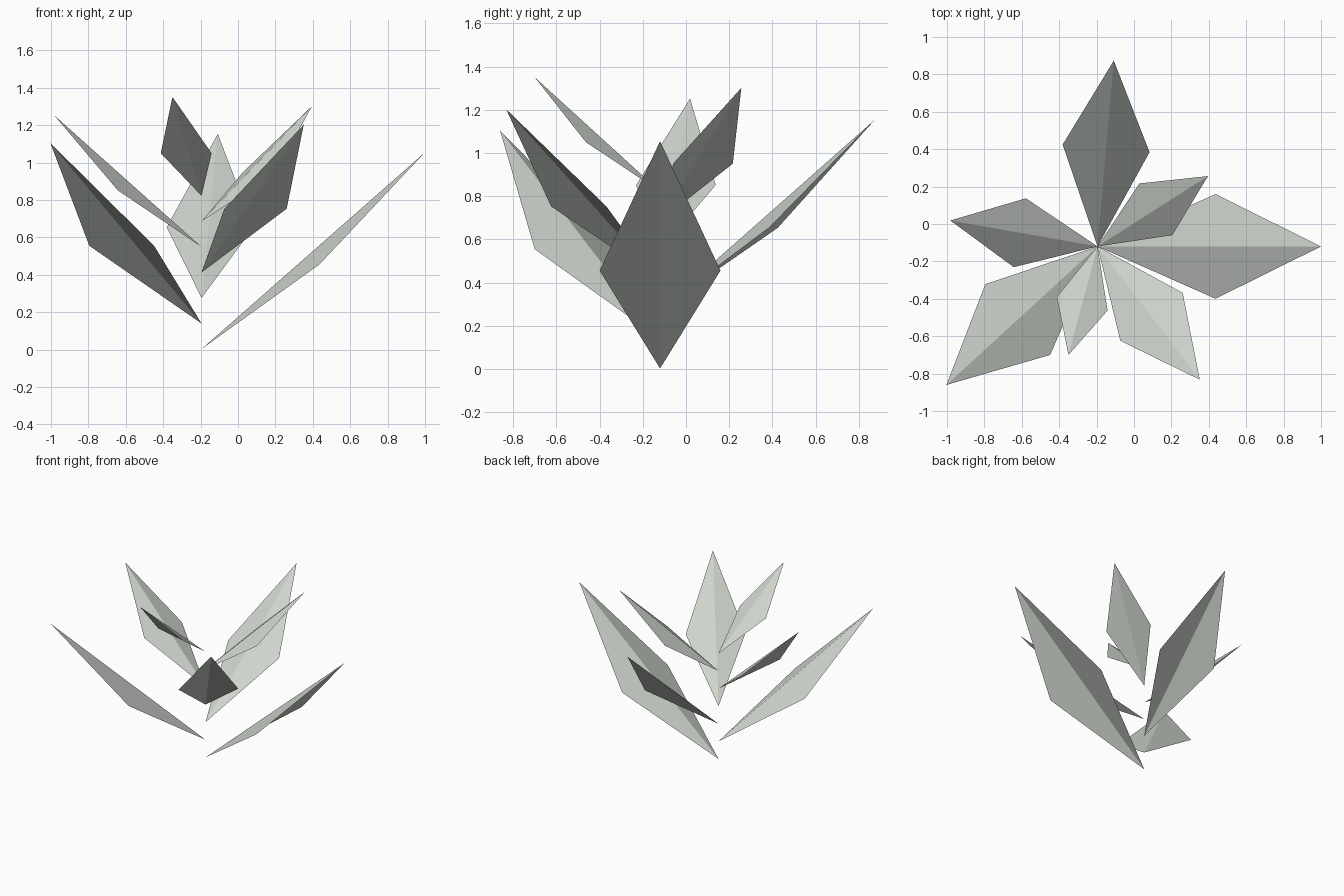
import bpy
import bmesh
from math import radians
from mathutils import Matrix, Vector

cube = bpy.data.objects.get("Cube")
if cube:
    bpy.data.objects.remove(cube, do_unlink=True)

# Pale grey-green leaf colour
leaf_mat = bpy.data.materials.new("pale_grey_green")
leaf_mat.use_nodes = True
colour = (0.62, 0.66, 0.61, 1.0)
leaf_mat.diffuse_color = colour
leaf_mat.node_tree.nodes["Principled BSDF"].inputs["Base Color"].default_value = colour

LEAF_COUNT = 7
GOLDEN_ANGLE = 137.5
AXIS = Vector((-0.195, -0.12, 0.003))


def make_leaf(name, base, angle, reach):
    """Kite-shaped leaf folded along its midrib, rising outwards from base."""
    bm = bmesh.new()
    root = bm.verts.new((0, 0, 0))
    tip = bm.verts.new((1, 0, 0.88))
    left = bm.verts.new((0.528, 0.234, 0.379))
    right = bm.verts.new((0.528, -0.234, 0.379))
    bm.faces.new((root, tip, left))
    bm.faces.new((root, right, tip))
    turn = Matrix.Rotation(radians(angle), 4, "Z")
    bm.transform(Matrix.Translation(base) @ turn @ Matrix.Scale(reach, 4))
    mesh = bpy.data.meshes.new(name)
    bm.to_mesh(mesh)
    bm.free()
    mesh.materials.append(leaf_mat)
    bpy.context.collection.objects.link(bpy.data.objects.new(name, mesh))


# Spiral of leaves, each higher and shorter than the last
for i in range(LEAF_COUNT):
    base = AXIS + Vector((0, 0, 0.1365 * i))
    make_leaf(f"leaf_{i + 1}", base, -GOLDEN_ANGLE * i, 1.195 - 0.099 * i)
